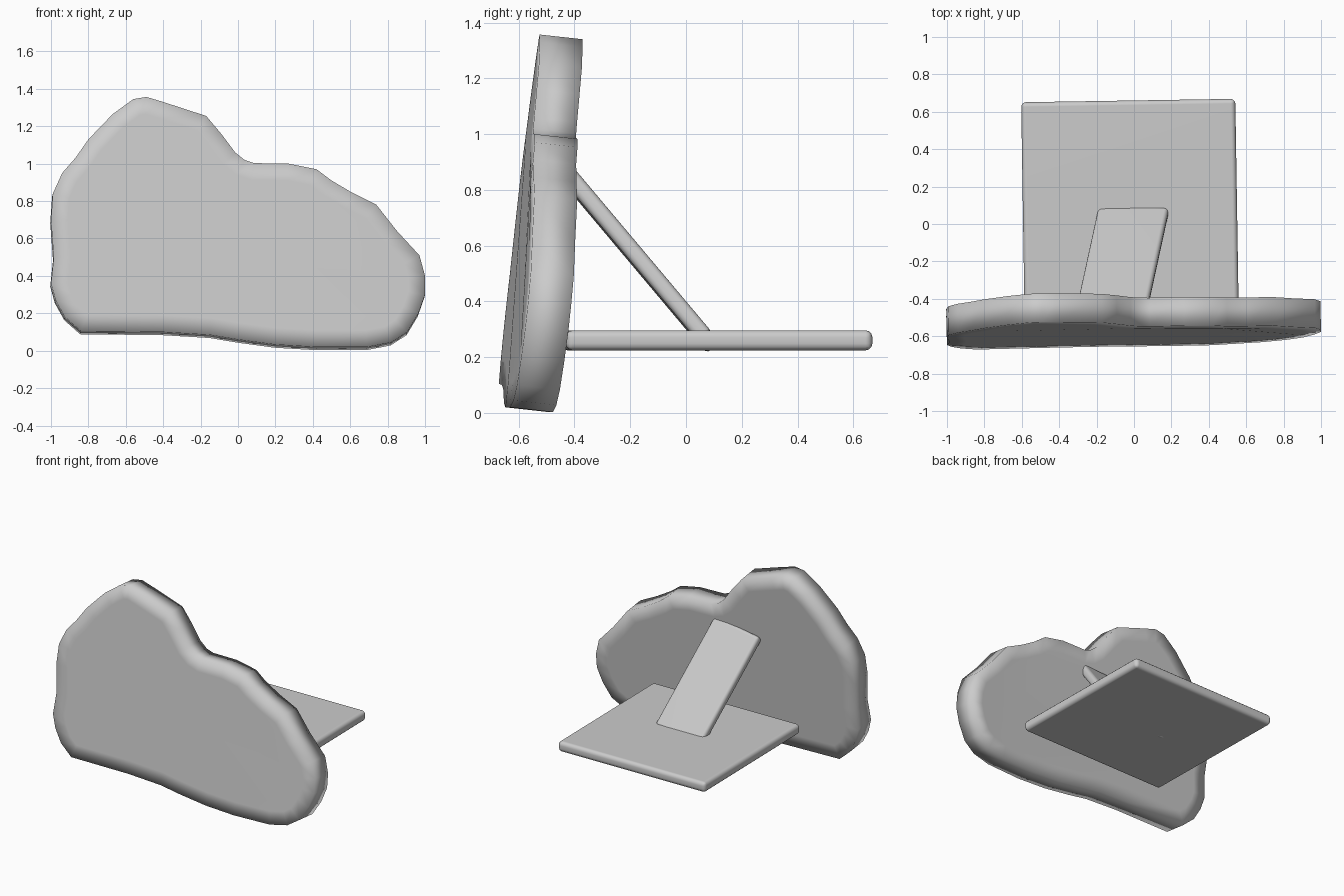
import bpy, bmesh
from mathutils import Vector, Matrix

if "Cube" in bpy.data.objects:
    bpy.data.objects.remove(bpy.data.objects["Cube"])

# Cloud-shaped panel outline (x, z) of the front rim
OUTLINE = [(-.84, .105), (-.925, .18), (-.975, .27), (-1, .36), (-.985, .5), (-1, .7), (-.99, .84),
           (-.94, .95), (-.87, 1.03), (-.80, 1.13), (-.67, 1.265), (-.56, 1.345), (-.49, 1.357),
           (-.40, 1.33), (-.17, 1.255), (-.09, 1.16), (-.015, 1.06), (.035, 1.02), (.085, 1.003),
           (.27, 1.0), (.42, .97), (.5, .91), (.61, .845), (.74, .78), (.85, .64), (.97, .51),
           (1, .40), (1, .30), (.965, .2), (.905, .1), (.82, .045), (.69, .02), (.42, .02),
           (.2, .033), (0, .06), (-.15, .085), (-.4, .1)]
NORMAL = Vector((-.026, 1, -.11)).normalized()


def add_object(name, bm):
    bmesh.ops.recalc_face_normals(bm, faces=bm.faces)
    mesh = bpy.data.meshes.new(name)
    bm.to_mesh(mesh)
    bm.free()
    ob = bpy.data.objects.new(name, mesh)
    bpy.context.collection.objects.link(ob)
    for p in mesh.polygons:
        p.use_smooth = True
    return ob


def rounded_board(name, size, matrix, radius):
    bm = bmesh.new()
    bmesh.ops.create_cube(bm, size=1, matrix=matrix @ Matrix.Diagonal((*size, 1)))
    ob = add_object(name, bm)
    bev = ob.modifiers.new("round_edges", 'BEVEL')
    bev.width = radius
    bev.segments = 3
    wn = ob.modifiers.new("clean_shading", 'WEIGHTED_NORMAL')
    wn.keep_sharp = True
    return ob


# Tilted cloud panel: thick plate with inset faces for soft rims
bm = bmesh.new()
front = [bm.verts.new((x, -.661 + .026 * x + .11 * z, z)) for x, z in OUTLINE]
back = [bm.verts.new(v.co + NORMAL * .155) for v in front]
n = len(front)
for i in range(n):
    j = (i + 1) % n
    bm.faces.new((front[i], front[j], back[j], back[i]))
caps = [bm.faces.new(front), bm.faces.new(back[::-1])]
bmesh.ops.recalc_face_normals(bm, faces=bm.faces)
bmesh.ops.inset_individual(bm, faces=caps, thickness=.09, use_even_offset=True)
for v in bm.verts:
    v.co.y += .025 * max(0, (v.co.x - .5) / .5)
add_object("cloud_panel", bm)

# Flat shelf behind the panel
rounded_board("shelf", (1.145, 1.1, .072),
              Matrix.Translation((-.022, .11, .26)) @ Matrix.Rotation(.016, 4, 'Z'), .025)

# Slanted support strut between panel and shelf
top, foot = Vector((-.112, -.43, .861)), Vector((0, .084, .25))
axis = (foot - top).normalized()
normal = Vector((1, .02, 0)).cross(axis).normalized()
side = axis.cross(normal).normalized()
rot = Matrix((side, axis, normal)).transposed().to_4x4()
rounded_board("support_strut", (.375, (foot - top).length, .06),
              Matrix.Translation((top + foot) / 2) @ rot, .022)
